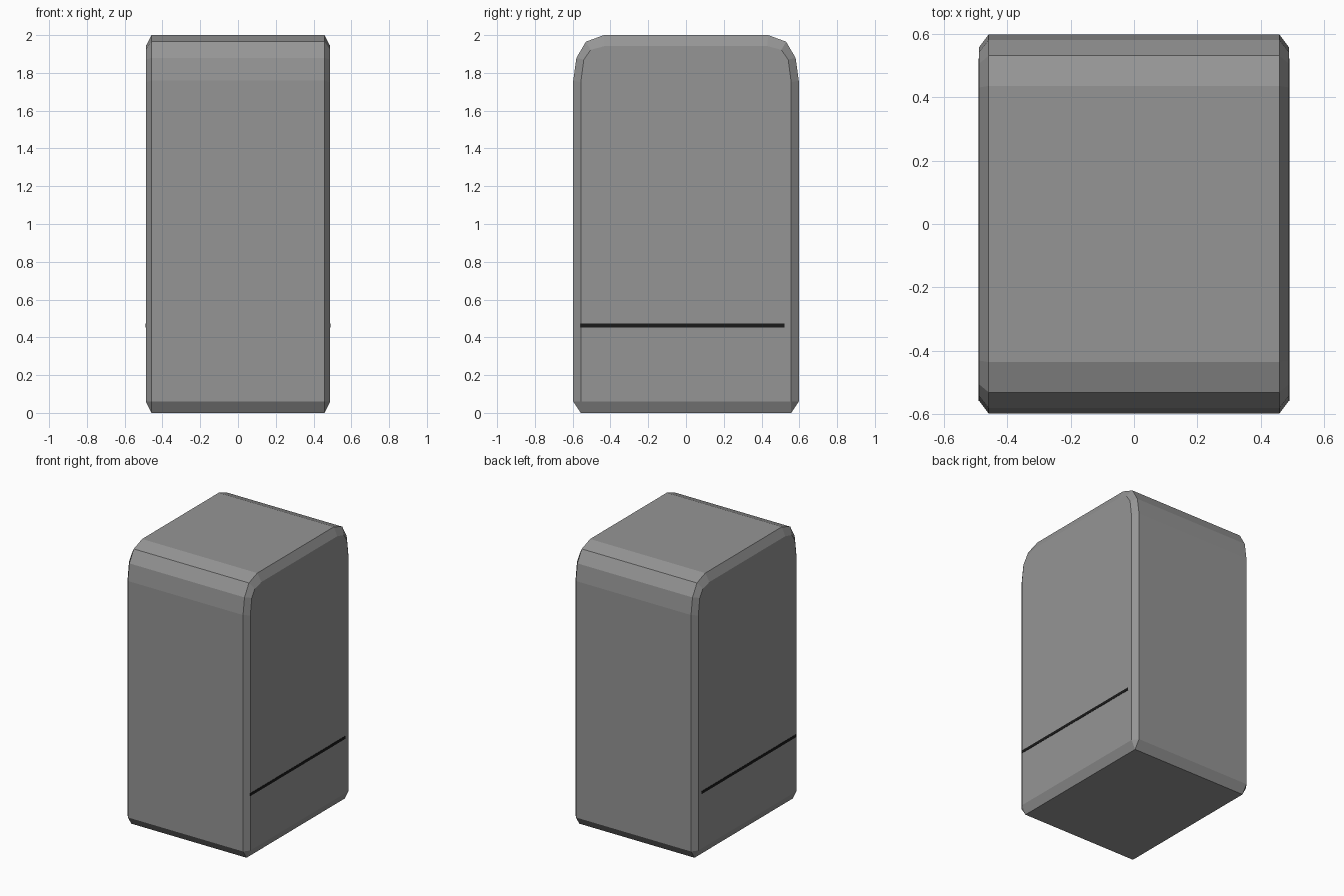
import bpy, bmesh

if "Cube" in bpy.data.objects:
    bpy.data.objects.remove(bpy.data.objects["Cube"])


def material(name, rgb):
    m = bpy.data.materials.new(name)
    m.diffuse_color = (*rgb, 1)
    m.use_nodes = True
    m.node_tree.nodes["Principled BSDF"].inputs["Base Color"].default_value = m.diffuse_color
    return m


def make_object(name, bm, mat):
    bmesh.ops.recalc_face_normals(bm, faces=bm.faces)
    me = bpy.data.meshes.new(name)
    bm.to_mesh(me)
    bm.free()
    me.materials.append(mat)
    ob = bpy.data.objects.new(name, me)
    bpy.context.collection.objects.link(ob)
    return ob


grey = material("mid grey", (0.3, 0.3, 0.3))
black = material("seam black", (0.01, 0.01, 0.01))

# Half profiles (y, z) from bottom to top: full outline and chamfered side outline
outer = [(0.557, 0), (0.597, 0.06), (0.597, 1.76), (0.58, 1.88), (0.53, 1.965), (0.435, 2.0)]
inner = [(0.557, 0.06), (0.557, 0.06), (0.557, 1.75), (0.541, 1.87), (0.505, 1.922), (0.43, 1.942)]


def outline(half):
    return half + [(-y, z) for y, z in reversed(half)]


# Body: four rings lofted across x, closed by the side faces
bm = bmesh.new()
rings = [[bm.verts.new((x, y, z)) for y, z in outline(p)]
         for x, p in ((-0.488, inner), (-0.458, outer), (0.458, outer), (0.488, inner))]
for a, b in zip(rings, rings[1:]):
    for i in range(len(a)):
        j = (i + 1) % len(a)
        bm.faces.new((a[i], a[j], b[j], b[i]))
bm.faces.new(rings[0])
bm.faces.new(rings[-1])
bmesh.ops.remove_doubles(bm, verts=bm.verts, dist=0.0005)
make_object("body", bm, grey)

# Thin dark seam line low on each side
for side, name in ((1, "right_seam"), (-1, "left_seam")):
    bm = bmesh.new()
    bmesh.ops.create_cube(bm, size=1)
    for v in bm.verts:
        v.co = (side * 0.488 + v.co.x * 0.004, -0.018 + v.co.y * 1.08, 0.462 + v.co.z * 0.02)
    make_object(name, bm, black)
